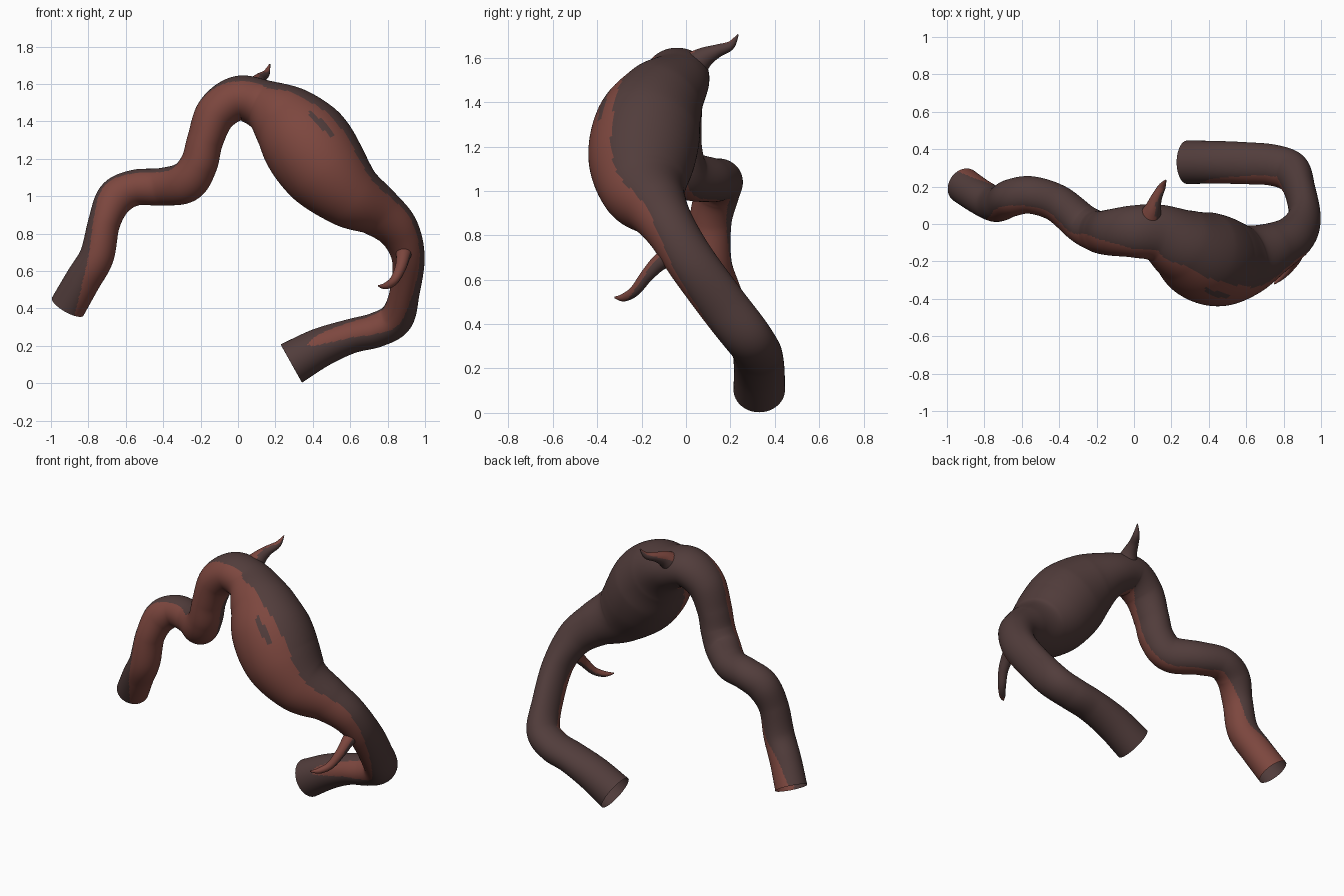
import bpy, bmesh, math
from mathutils import Vector

if "Cube" in bpy.data.objects:
    bpy.data.objects.remove(bpy.data.objects["Cube"])


def material(name, col):
    m = bpy.data.materials.new(name)
    m.diffuse_color = (*col, 1)
    m.use_nodes = True
    m.node_tree.nodes["Principled BSDF"].inputs["Base Color"].default_value = m.diffuse_color
    return m


RED = material("tissue red", (0.205, 0.063, 0.049))
DARK = material("dark brown", (0.083, 0.046, 0.044))


def spline(rows, sub):
    """Catmull-Rom through rows of equal length."""
    out = []
    n = len(rows)
    for i in range(n - 1):
        p0, p1, p2, p3 = rows[max(i - 1, 0)], rows[i], rows[i + 1], rows[min(i + 2, n - 1)]
        for k in range(sub):
            t = k / sub
            out.append([0.5 * (2 * b + (c - a) * t + (2 * a - 5 * b + 4 * c - d) * t * t
                               + (3 * b - a - 3 * c + d) * t ** 3)
                        for a, b, c, d in zip(p0, p1, p2, p3)])
    out.append(list(rows[-1]))
    return out


def tube(name, rows, ref, sub, sides, rule, cap=False):
    """Sweep an ellipse along rows of (x, y, z, half width, half depth)."""
    pts = spline(rows, sub)
    pos = [Vector(p[:3]) for p in pts]
    bm = bmesh.new()
    rings = []
    for i, p in enumerate(pts):
        t = (pos[min(i + 1, len(pos) - 1)] - pos[max(i - 1, 0)]).normalized()
        u = t.cross(ref).normalized()
        w = u.cross(t).normalized()
        rings.append([bm.verts.new(pos[i] + u * p[3] * math.cos(a) + w * p[4] * math.sin(a))
                      for a in (2 * math.pi * k / sides for k in range(sides))])
    owner = []
    for i in range(len(rings) - 1):
        for k in range(sides):
            j = (k + 1) % sides
            bm.faces.new((rings[i][k], rings[i][j], rings[i + 1][j], rings[i + 1][k]))
            owner.append(i)
    if cap:
        bm.faces.new(rings[-1])
        owner.append(len(rings) - 2)
    bm.normal_update()
    # make every face point away from the centre line
    bm.faces.ensure_lookup_table()
    f0 = bm.faces[0]
    if f0.normal.dot(f0.calc_center_median() - pos[0]) < 0:
        bmesh.ops.reverse_faces(bm, faces=bm.faces[:])
        bm.normal_update()
    bm.faces.ensure_lookup_table()
    for f, i in zip(bm.faces, owner):
        f.smooth = True
        f.material_index = 0 if rule(f, i / sub) else 1
    me = bpy.data.meshes.new(name)
    bm.to_mesh(me)
    bm.free()
    me.materials.append(RED)
    me.materials.append(DARK)
    ob = bpy.data.objects.new(name, me)
    bpy.context.collection.objects.link(ob)
    return ob


# main vessel: x, y, z, half width, half depth
PATH = [
    (-0.91, 0.205, 0.41, .097, .097), (-0.83, 0.15, 0.55, .095, .095),
    (-0.755, 0.11, 0.68, .092, .095), (-0.715, 0.11, 0.86, .086, .095),
    (-0.655, 0.14, 0.99, .10, .10), (-0.55, 0.155, 1.045, .096, .10),
    (-0.41, 0.11, 1.05, .10, .10), (-0.28, 0.005, 1.075, .11, .105),
    (-0.21, -0.035, 1.17, .10, .11), (-0.175, -0.045, 1.30, .097, .115),
    (-0.115, -0.045, 1.445, .11, .125), (0.0, -0.04, 1.522, .12, .14),
    (0.13, -0.05, 1.49, .135, .155), (0.25, -0.11, 1.41, .195, .195),
    (0.36, -0.17, 1.29, .24, .24), (0.47, -0.20, 1.14, .232, .24),
    (0.60, -0.19, 1.01, .185, .195), (0.745, -0.13, 0.92, .138, .14),
    (0.855, -0.065, 0.82, .112, .115), (0.91, 0.03, 0.67, .088, .11),
    (0.89, 0.17, 0.48, .08, .11), (0.845, 0.275, 0.345, .092, .11),
    (0.74, 0.315, 0.285, .093, .11), (0.60, 0.325, 0.25, .092, .112),
    (0.44, 0.33, 0.19, .105, .114), (0.285, 0.33, 0.105, .117, .116),
]
# stretches of the vessel: path index, direction the red side faces, threshold
TINT = [
    (0, .8, .5, -.2, 0), (2, .85, -.4, -.2, -.1), (3.5, .5, -.8, -.2, 0),
    (5, 0, -.85, -.5, .1), (7, 0, -.9, -.4, .1), (9, 0, -1, 0, .05),
    (11, 0, -.85, -.5, .1), (14, -.2, -.9, -.2, .3), (17, -.2, -.9, -.2, .3),
    (19.5, -.3, -.9, 0, .35), (21.5, -.3, -.85, .3, .75), (23, 0, -.9, .45, .85),
    (24.3, 0, -.9, .45, .99), (25, 0, -.9, .45, 1.1),
]
S0, S1 = Vector((.38, 0, 1.45)), Vector((.51, 0, 1.32))


def vessel_rule(f, s):
    for a, b in zip(TINT, TINT[1:]):
        if s <= b[0]:
            break
    t = (s - a[0]) / (b[0] - a[0])
    d = Vector(a[1:4]).lerp(Vector(b[1:4]), t).normalized()
    c = f.calc_center_median()
    # small dark streak on the front of the bulge
    if c.y < -.2:
        q = Vector((c.x, 0, c.z))
        k = max(0, min(1, (q - S0).dot(S1 - S0) / (S1 - S0).length_squared))
        if (q - S0.lerp(S1, k)).length < .006 + .05 * k * (1 - k):
            return False
    return f.normal.dot(d) > a[4] + (b[4] - a[4]) * t


tube("vessel_with_bulge", PATH, Vector((0, 1, 0)), 14, 96, vessel_rule)

# small tapering side branches
tube("upper_branch", [
    (0.08, 0.02, 1.55, .075, .075), (0.10, 0.08, 1.60, .048, .045),
    (0.12, 0.14, 1.63, .03, .03), (0.15, 0.20, 1.655, .02, .02),
    (0.17, 0.235, 1.705, .003, .003)], Vector((1, 0, 0)), 8, 24,
    lambda f, s: f.normal.dot(Vector((-.5, -.8, 0))) > .1, True)
tube("lower_branch", [
    (0.89, -0.03, 0.72, .06, .06), (0.885, -0.11, 0.685, .04, .04),
    (0.87, -0.175, 0.62, .03, .03), (0.835, -0.23, 0.55, .024, .024),
    (0.79, -0.28, 0.52, .018, .018), (0.75, -0.32, 0.52, .004, .004)],
    Vector((1, 0, 0.3)), 8, 24,
    lambda f, s: f.normal.dot(Vector((-.5, -.8, 0))) > -.1, True)
